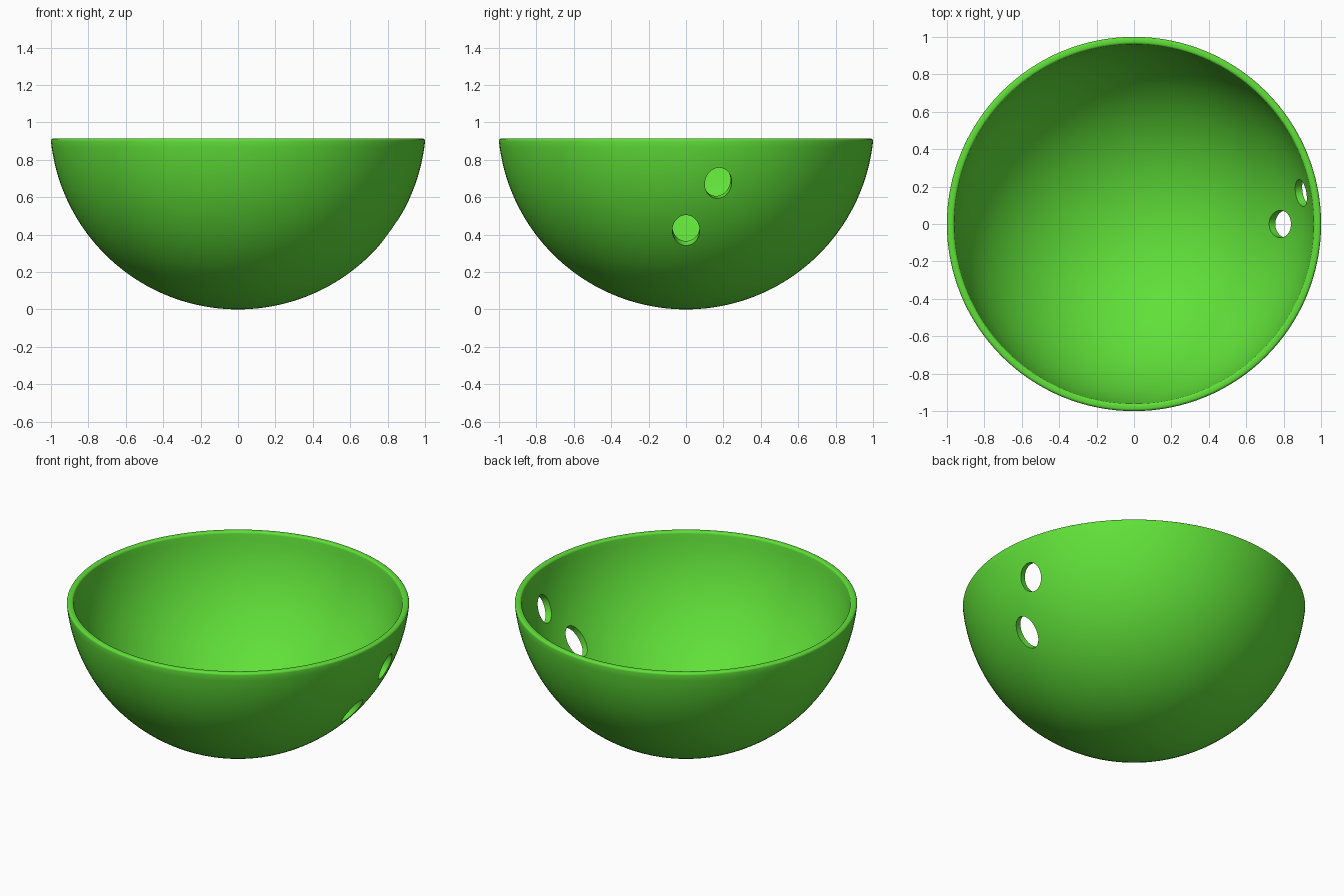
import bpy, bmesh, math
from mathutils import Vector, Matrix

if "Cube" in bpy.data.objects:
    bpy.data.objects.remove(bpy.data.objects["Cube"])

R, T = 1.006, 0.04          # outer radius, wall thickness
TOP, BEV = 0.914, 0.014     # rim height, rim rounding
SEG, ARC = 128, 40
CENTRE = Vector((0, 0, R))

green = bpy.data.materials.new("bright green")
green.diffuse_color = (0.117, 0.745, 0.04, 1)
green.use_nodes = True
green.node_tree.nodes["Principled BSDF"].inputs["Base Color"].default_value = green.diffuse_color


def add_object(name, bm):
    mesh = bpy.data.meshes.new(name)
    bm.to_mesh(mesh)
    bm.free()
    ob = bpy.data.objects.new(name, mesh)
    bpy.context.collection.objects.link(ob)
    mesh.materials.append(green)
    return ob


def arc(radius, z_end):
    """Points of a circular arc from the bottom pole up to z_end."""
    end = math.acos((R - z_end) / radius)
    return [(radius * math.sin(end * i / ARC), R - radius * math.cos(end * i / ARC))
            for i in range(ARC + 1)]


# Bowl: outer arc, rounded rim, inner arc, lathed round z
outer, inner = arc(R, TOP - BEV), arc(R - T, TOP - BEV)
ro, ri = outer[-1][0], inner[-1][0]
rim = []
for cx, a0 in ((ro - BEV, 0), (ri + BEV, 90)):
    for k in range(5):
        a = math.radians(a0 + 90 * k / 4)
        rim.append((cx + BEV * math.cos(a), TOP - BEV + BEV * math.sin(a)))
profile = outer + rim[1:-1] + inner[::-1]

bm = bmesh.new()
vs = [bm.verts.new((x, 0, z)) for x, z in profile]
edges = [bm.edges.new(p) for p in zip(vs, vs[1:])]
bmesh.ops.spin(bm, geom=vs + edges, cent=(0, 0, 0), axis=(0, 0, 1),
               angle=2 * math.pi, steps=SEG, use_merge=True)
bmesh.ops.remove_doubles(bm, verts=bm.verts, dist=1e-5)
bmesh.ops.recalc_face_normals(bm, faces=bm.faces)
bowl = add_object("bowl", bm)


# Two oval holes cut radially through the wall
def hole_cutter(name, y, z, half_width, half_height):
    dz = z - R
    d = Vector((math.sqrt(R * R - y * y - dz * dz), y, dz)).normalized()
    side = Vector((0, 0, 1)).cross(d).normalized()
    up = d.cross(side)
    rot = Matrix((side, up, d)).transposed().to_4x4()
    bm = bmesh.new()
    bmesh.ops.create_cone(bm, cap_ends=True, segments=48, radius1=1, radius2=1, depth=0.3)
    bmesh.ops.transform(bm, verts=bm.verts,
                        matrix=Matrix.Translation(CENTRE + d * R) @ rot
                        @ Matrix.Diagonal((half_width, half_height, 1, 1)))
    ob = add_object(name, bm)
    ob.hide_render = True
    return ob


cutters = [hole_cutter("lower_hole_cutter", 0.0, 0.42, 0.073, 0.10),
           hole_cutter("upper_hole_cutter", 0.173, 0.674, 0.073, 0.087)]

bpy.context.view_layer.objects.active = bowl
for c in cutters:
    mod = bowl.modifiers.new("hole", 'BOOLEAN')
    mod.operation = 'DIFFERENCE'
    mod.solver = 'EXACT'
    mod.object = c
    bpy.ops.object.modifier_apply(modifier=mod.name)
for c in cutters:
    bpy.data.objects.remove(c)

bpy.ops.object.select_all(action='DESELECT')
bowl.select_set(True)
bpy.ops.object.shade_smooth_by_angle(angle=math.radians(35))
